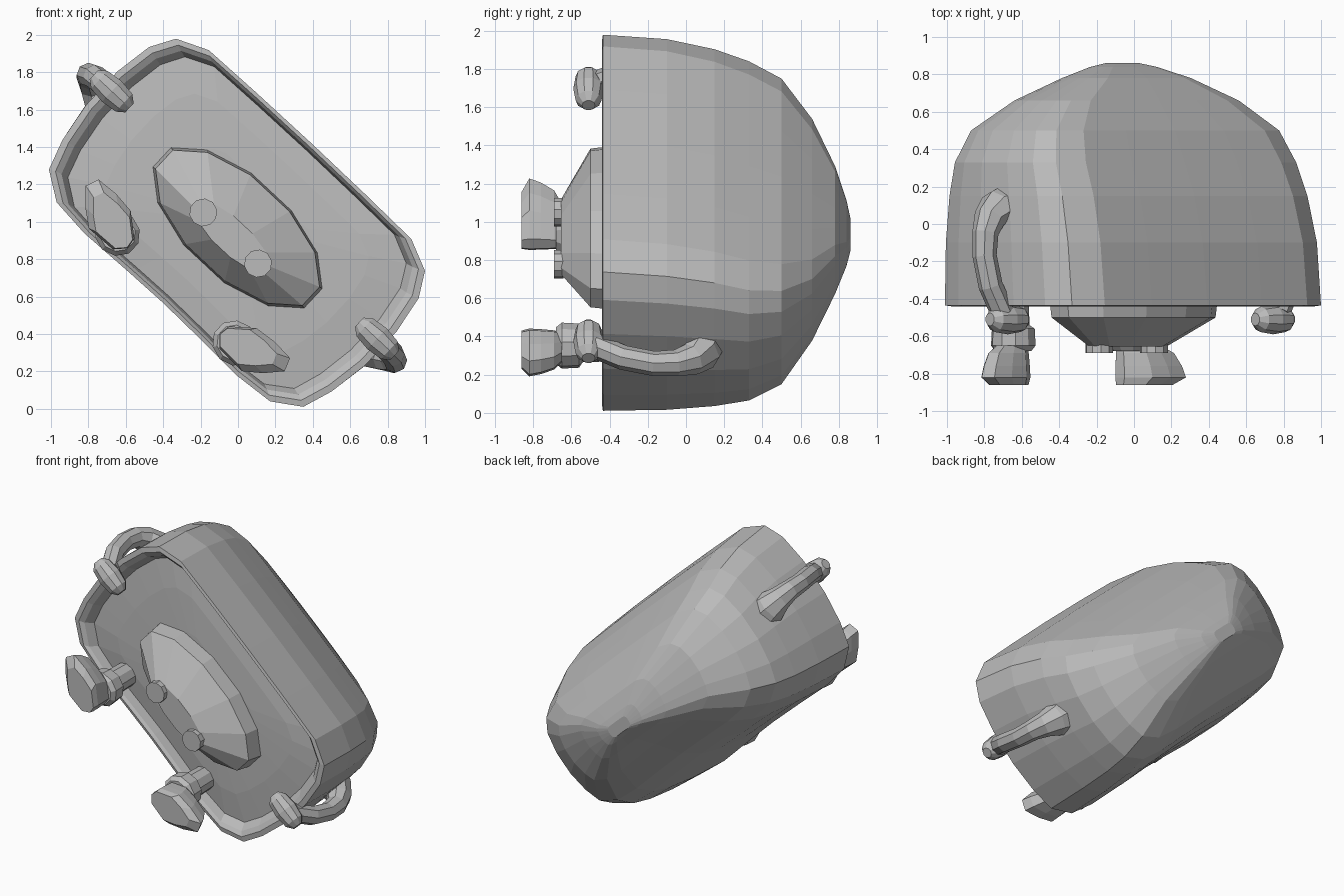
import bpy, bmesh
from math import cos, sin, pi, radians
from mathutils import Vector, Matrix

cube = bpy.data.objects.get("Cube")
if cube:
    bpy.data.objects.remove(cube)

grey = bpy.data.materials.new("plain_grey")
grey.use_nodes = True
GREY = (0.5, 0.5, 0.5, 1)
grey.diffuse_color = GREY
grey.node_tree.nodes["Principled BSDF"].inputs["Base Color"].default_value = GREY

# Parts are made upright around the origin, then tilted sideways and lifted
TILT = Matrix.Translation((0, 0, 1)) @ Matrix.Rotation(radians(43), 4, 'Y')


def loft(name, rings):
    """Skin a list of equal-length point rings and cap both ends."""
    bm = bmesh.new()
    loops = [[bm.verts.new(p) for p in ring] for ring in rings]
    for a, b in zip(loops, loops[1:]):
        for i in range(len(a)):
            j = (i + 1) % len(a)
            bm.faces.new((a[i], a[j], b[j], b[i]))
    bm.faces.new(loops[0])
    bm.faces.new(loops[-1])
    bm.transform(TILT)
    bmesh.ops.recalc_face_normals(bm, faces=bm.faces)
    mesh = bpy.data.meshes.new(name)
    bm.to_mesh(mesh)
    bm.free()
    mesh.materials.append(grey)
    bpy.context.collection.objects.link(bpy.data.objects.new(name, mesh))


def ellipse(y, rx, rz, cx=0, cz=0, n=12):
    angles = [(i + .5) * 2 * pi / n for i in range(n)]
    return [(cx + rx * cos(a), y, cz + rz * sin(a)) for a in angles]


def scaled(outline, y, sx, sz, cx=0, cz=0, shift=0):
    return [(cx + (x - cx) * sx, y, cz + (z - cz) * sz + shift) for x, z in outline]


def tube(name, path, radii, side, n=8):
    pts = [Vector((side * x, y, z)) for x, y, z in path]
    rings = []
    for i, p in enumerate(pts):
        t = (pts[min(i + 1, len(pts) - 1)] - pts[max(i - 1, 0)]).normalized()
        a = t.cross(Vector((0, 0, 1))).normalized()
        b = t.cross(a)
        rings.append([p + radii[i] * (a * cos(k * 2 * pi / n) + b * sin(k * 2 * pi / n))
                      for k in range(n)])
    loft(name, rings)


# Body: rounded oblong shell, with a lip around a recessed face and a domed back
half = [(0.4, .572), (.74, .565), (.91, .49), (.985, .36), (1.02, .15), (1.02, -.1),
        (.985, -.32), (.93, -.485), (.78, -.585), (.56, -.605), (.25, -.595)]
outline = [(0, .575)] + half + [(0, -.59)] + [(-x, z) for x, z in reversed(half)]
body_steps = [(-.385, .4, .4, 0), (-.375, .7, .7, 0), (-.355, .89, .92, 0),
              (-.42, .93, .94, 0), (-.44, .965, .965, 0), (-.435, 1, 1, 0),
              (-.1, 1, .96, -.012), (.15, .985, .885, -.035), (.33, .965, .79, -.058),
              (.5, .895, .667, -.062), (.66, .675, .44, -.052), (.78, .38, .27, -.056),
              (.84, .2, .13, -.08), (.86, .1, .07, -.09)]
loft("body", [scaled(outline, y, sx, sz, shift=d) for y, sx, sz, d in body_steps])

# Snout: short base wall, then a faceted cone with a small flat top
loft("snout", [ellipse(-.36, .575, .275, .02, -.025), ellipse(-.5, .555, .262, .02, -.025),
               ellipse(-.655, .27, .09, .03, -.08)])

# Shoe sole outline, drawn for the left foot
sole = [(.335, -.506), (.344, -.443), (.46, -.348), (.58, -.335), (.70, -.343),
        (.727, -.414), (.65, -.5), (.559, -.57), (.389, -.564)]
arm_path = [(.94, .07, 0), (1.01, .07, .005), (1.07, .03, .015), (1.11, -.05, .025),
            (1.12, -.17, .03), (1.09, -.33, .045), (1.01, -.47, .05)]
arm_radii = [.14, .11, .085, .07, .065, .065, .065]
hand_path = [(x, -.51, .05) for x in (.84, .88, .97, 1.06, 1.1)]
hand_radii = [.035, .068, .08, .068, .035]

for side, label in ((1, "left"), (-1, "right")):
    # Nostril discs
    cx = .03 + side * .2
    loft(label + "_nostril", [ellipse(y, .075, .075, cx, -.09, 10) for y in (-.64, -.69)])

    # Arm and blunt rounded hand
    tube(label + "_arm", arm_path, arm_radii, side)
    tube(label + "_hand", hand_path, hand_radii, side, 10)

    # Leg with a thick cuff at the ankle
    loft(label + "_leg", [ellipse(y, r, r * .95, side * .43, -.485, 10)
                          for y, r in ((-.36, .085), (-.54, .09), (-.56, .12),
                                       (-.65, .125), (-.68, .1))])

    # Chunky shoe from the ankle down to the sole, toe pointing outward
    mirrored = [(side * x, z) for x, z in sole]
    loft(label + "_shoe", [scaled(mirrored, y, s, s, side * .36, -.5)
                           for y, s in ((-.65, .62), (-.69, .82), (-.76, .94),
                                        (-.82, 1), (-.86, .8))])
